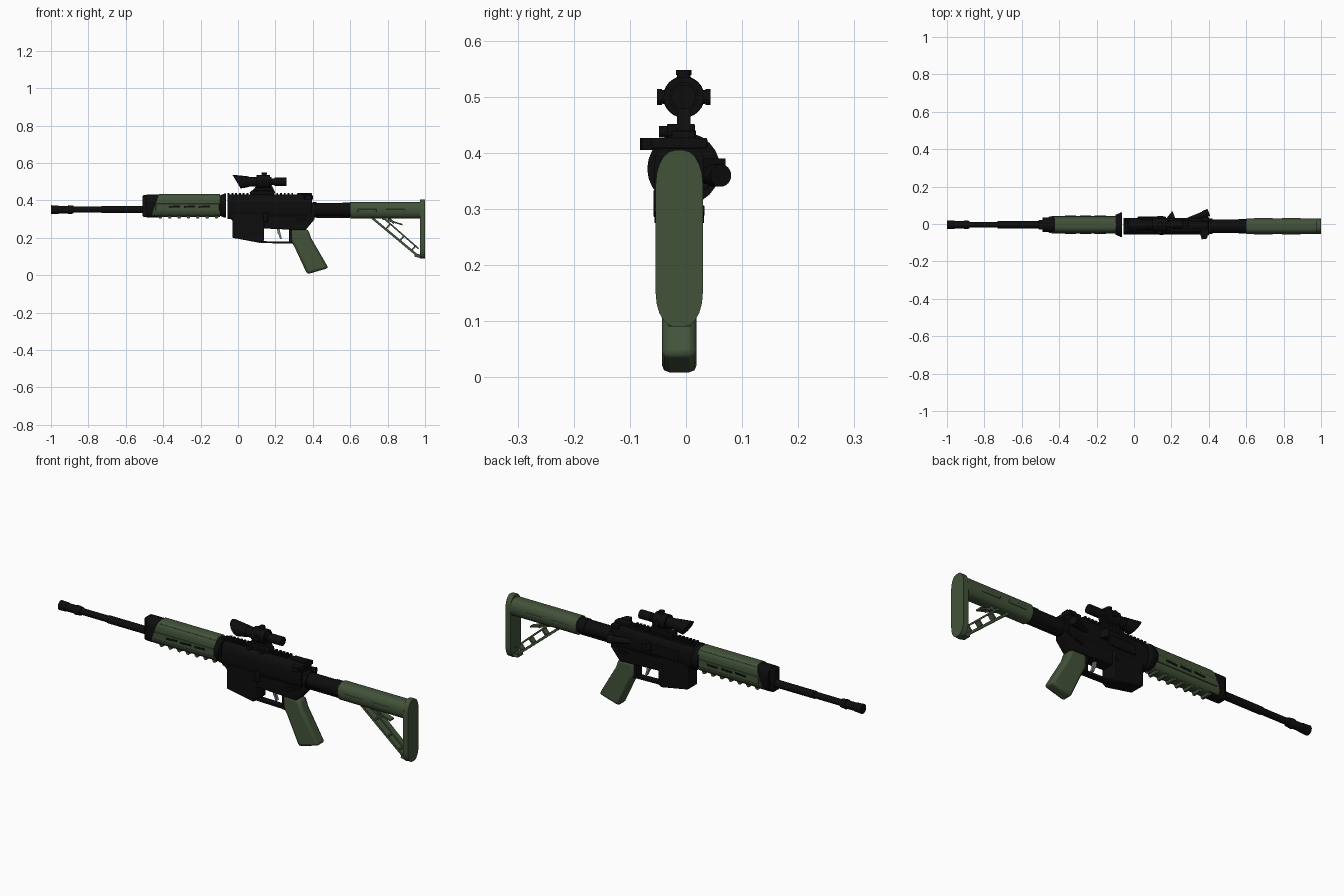
import bpy, bmesh, math
from mathutils import Vector

cube = bpy.data.objects.get("Cube")
if cube:
    bpy.data.objects.remove(cube, do_unlink=True)


def material(name, *rgb):
    mat = bpy.data.materials.new(name)
    mat.use_nodes = True
    mat.diffuse_color = (*rgb, 1)
    mat.node_tree.nodes["Principled BSDF"].inputs["Base Color"].default_value = (*rgb, 1)
    return mat


BLACK = material("matte black", 0.004, 0.004, 0.004)
OLIVE = material("olive green", 0.055, 0.086, 0.042)
STEEL = material("trigger steel", 0.2, 0.2, 0.2)
AXIS = -0.004   # y of barrel and optic
BODY = -0.012   # y of receiver, grip and stock
BORE = 0.35     # z of barrel
SIGHT = 0.5     # z of optic
RAIL = 0.43     # z of rail top


def finish(name, bm, mat, bevel=0):
    """Turn a bmesh into a smooth object with sharp corners kept."""
    bmesh.ops.recalc_face_normals(bm, faces=bm.faces)
    mesh = bpy.data.meshes.new(name)
    bm.to_mesh(mesh)
    bm.free()
    mesh.materials.append(mat)
    mesh.shade_smooth()
    mesh.set_sharp_from_angle(angle=math.radians(35))
    part = bpy.data.objects.new(name, mesh)
    bpy.context.scene.collection.objects.link(part)
    if bevel:
        modifier = part.modifiers.new("bevel", "BEVEL")
        modifier.width = bevel
        modifier.segments = 2
        modifier.limit_method = "ANGLE"
    return part


def extrude(name, outline, push, mat, bevel=0):
    """Closed solid made by pushing a flat outline along a vector."""
    bm = bmesh.new()
    near = [bm.verts.new(point) for point in outline]
    far = [bm.verts.new(Vector(point) + Vector(push)) for point in outline]
    bm.faces.new(near)
    bm.faces.new(far)
    for i in range(len(near)):
        bm.faces.new((near[i - 1], near[i], far[i], far[i - 1]))
    return finish(name, bm, mat, bevel)


def side(name, outline, width, mat=BLACK, y=BODY, bevel=0):
    """Side outline in x and z, centred on y."""
    return extrude(name, [(x, y - width / 2, z) for x, z in outline], (0, width, 0), mat, bevel)


def box(name, xs, zs, width, mat=BLACK, y=BODY, bevel=0):
    (left, right), (low, high) = xs, zs
    return side(name, [(left, low), (right, low), (right, high), (left, high)], width, mat, y, bevel)


def bar(name, start, end, thick, width, mat=OLIVE):
    """Straight strip between two points of the side outline."""
    start, end = Vector(start), Vector(end)
    across = (end - start).orthogonal().normalized() * thick / 2
    return side(name, [start + across, end + across, end - across, start - across], width, mat)


def section(name, xs, zs, width, corner, mat, y=BODY, slant=0):
    """Rounded rectangle in y and z, extruded along x, front end slanted."""
    (left, right), (low, high) = xs, zs
    across, up = corner
    outline = []
    for quarter in range(4):
        sy = 1 if quarter in (0, 3) else -1
        sz = 1 if quarter < 2 else -1
        for step in range(6):
            a = (quarter + step / 5) * math.pi / 2
            outline.append((left, y + sy * (width / 2 - across) + across * math.cos(a),
                            (low + high) / 2 + sz * ((high - low) / 2 - up) + up * math.sin(a)))
    part = extrude(name, outline, (right - left, 0, 0), mat)
    for v in part.data.vertices:
        if v.co.x < (left + right) / 2:
            v.co.x += slant * (v.co.z - low)
    return part


def rod(name, start, end, radius, tip=None, mat=BLACK):
    """Cylinder or cone between two points."""
    start, end = Vector(start), Vector(end)
    bm = bmesh.new()
    bmesh.ops.create_cone(bm, cap_ends=True, segments=24, radius1=radius,
                          radius2=radius if tip is None else tip, depth=(end - start).length)
    turn = (end - start).to_track_quat("Z", "Y")
    for v in bm.verts:
        v.co = turn @ v.co + (start + end) / 2
    return finish(name, bm, mat)


def tube(name, left, right, radius, tip=None, y=AXIS, z=BORE):
    """Rod along the length of the model."""
    return rod(name, (left, y, z), (right, y, z), radius, tip)


def pin(name, x, z, reach, radius):
    """Rod crossing the body from side to side."""
    return rod(name, (x, BODY - reach, z), (x, BODY + reach, z), radius)


# Barrel and flash hider
tube("barrel", -0.9, -0.7, 0.016)
tube("barrel_rear", -0.73, -0.08, 0.019)
tube("flash_hider_mouth", -1, -0.96, 0.024, 0.022)
tube("flash_hider_core", -0.97, -0.9, 0.02)
tube("flash_hider_collar", -0.91, -0.88, 0.024, 0.021)

# Handguard with front cap, side slots, lower ribs and rear ring
section("handguard", (-0.465, -0.095), (0.312, 0.434), 0.088, (0.03, 0.04), OLIVE, AXIS, 0.36)
box("handguard_side_panel", (-0.44, -0.1), (0.345, 0.382), 0.096, OLIVE, AXIS, 0.002)
box("handguard_top_panel", (-0.42, -0.1), (0.41, 0.425), 0.07, OLIVE, AXIS, 0.002)
section("handguard_cap", (-0.49, -0.41), (0.308, 0.432), 0.08, (0.03, 0.04), BLACK, AXIS)
box("front_cap_block", (-0.51, -0.45), (0.312, 0.428), 0.052, y=AXIS, bevel=0.006)
for i in range(3):
    x = -0.37 + i * 0.08
    side("handguard_slot", [(x, 0.36), (x, 0.37), (x + 0.06, 0.373), (x + 0.06, 0.363)], 0.099, BLACK, AXIS)
for i in range(7):
    x = -0.43 + i * 0.05
    side("handguard_lower_rib", [(x, 0.32), (x + 0.01, 0.302), (x + 0.02, 0.302), (x + 0.03, 0.32)],
         0.05, OLIVE, AXIS)
tube("rear_ring_cone", -0.1, -0.075, 0.053, 0.063, z=0.372)
tube("rear_ring", -0.075, -0.064, 0.065, z=0.372)

# Upper receiver, top rail and its teeth
section("upper_receiver", (-0.055, 0.395), (0.3, RAIL), 0.088, (0.03, 0.05), BLACK)
box("top_rail", (-0.055, 0.31), (0.42, RAIL), 0.044, y=AXIS)
for i in range(18):
    x = -0.055 + i * 0.02
    box("rail_tooth", (x, x + 0.01), (RAIL, 0.44), 0.044, y=AXIS)
box("rear_sight_base", (0.315, 0.395), (0.42, 0.438), 0.04, y=AXIS, bevel=0.003)

# Lower receiver with magazine well, trigger and guard
side("lower_receiver", [(-0.05, 0.36), (-0.05, 0.315), (-0.03, 0.29), (0.13, 0.25), (0.36, 0.24),
                        (0.41, 0.3), (0.41, 0.39)], 0.068, bevel=0.004)
side("magazine_well", [(-0.03, 0.33), (-0.03, 0.2), (0.12, 0.172), (0.14, 0.185), (0.14, 0.33)], 0.08, bevel=0.006)
bar("trigger_guard", (0.12, 0.177), (0.3, 0.173), 0.01, 0.035, BLACK)
box("trigger_guard_rear", (0.272, 0.3), (0.17, 0.25), 0.045)
bar("trigger", (0.215, 0.25), (0.22, 0.22), 0.014, 0.016, STEEL)
bar("trigger_tip", (0.22, 0.223), (0.23, 0.195), 0.01, 0.016, STEEL)

# Controls on the receiver
box("ejection_port_cover", (0.02, 0.17), (0.335, 0.385), 0.012, y=0.034, bevel=0.003)
extrude("case_deflector", [(0.165, 0.02, BORE), (0.205, 0.07, BORE), (0.225, 0.02, BORE)], (0, 0, 0.04), BLACK)
rod("forward_assist", (0.24, 0, 0.36), (0.38, 0.055, 0.36), 0.014, 0.016)
rod("forward_assist_button", (0.37, 0.05, 0.36), (0.4, 0.062, 0.36), 0.02)
box("charging_handle", (0.36, 0.4), (0.408, 0.427), 0.1, bevel=0.003)
extrude("charging_latch", [(0.35, -0.04, 0.405), (0.362, -0.082, 0.405), (0.39, -0.078, 0.405),
                           (0.4, -0.04, 0.405)], (0, 0, 0.022), BLACK)
box("bolt_catch", (0.135, 0.16), (0.285, 0.335), 0.016, y=-0.05, bevel=0.003)
bar("selector_lever", (0.325, 0.295), (0.36, 0.3), 0.012, 0.09, BLACK)
pin("selector_hub", 0.325, 0.295, 0.043, 0.012)
pin("magazine_button", 0.12, 0.285, 0.044, 0.01)
for x in (-0.025, 0.38):
    pin("takedown_pin", x, 0.315, 0.041, 0.01)

# Pistol grip
side("pistol_grip", [(0.285, 0.25), (0.284, 0.18), (0.3, 0.155), (0.37, 0.005), (0.484, 0.038), (0.39, 0.2),
                     (0.375, 0.245)], 0.062, OLIVE, bevel=0.014)

# Buffer tube
tube("castle_nut", 0.4, 0.42, 0.042, y=BODY)
tube("buffer_tube", 0.41, 0.62, 0.036, y=BODY)
tube("buffer_tube_collar", 0.56, 0.61, 0.039, y=BODY)
box("buffer_tube_rail", (0.42, 0.6), (0.305, 0.33), 0.024, bevel=0.003)

# Stock, butt pad and open triangular brace
section("stock_body", (0.602, 0.975), (0.304, 0.391), 0.084, (0.03, 0.04), OLIVE)
section("butt_pad", (0.972, 1), (0.09, 0.405), 0.084, (0.034, 0.06), OLIVE)
for x in (0.64, 0.79):
    box("stock_slot_panel", (x, x + 0.1), (0.337, 0.353), 0.087, OLIVE, bevel=0.002)
heel, toe = Vector((0.715, 0.308)), Vector((0.965, 0.1))
bar("lower_brace", heel, toe, 0.012, 0.034)
bar("inner_brace", (0.775, 0.308), (0.965, 0.142), 0.008, 0.03)
for share in (0.3, 0.6, 0.85):
    joint = heel.lerp(toe, share)
    bar("brace_rung", joint, joint + Vector((0.022, 0.026)), 0.008, 0.03)
bar("brace_foot", (0.945, 0.108), (0.98, 0.1), 0.018, 0.04)
bar("adjustment_lever", (0.77, 0.302), (0.88, 0.27), 0.008, 0.03)
bar("adjustment_link", (0.8, 0.31), (0.835, 0.278), 0.012, 0.026)

# Optic: slanted hood, tube, eyepiece, knobs and mount
hood = tube("optic_hood", -0.008, 0.06, 0.037, 0.028, z=SIGHT)
for v in hood.data.vertices:
    if v.co.x < 0:
        v.co.x -= 0.6 * (v.co.z - SIGHT)
tube("optic_tube", 0.04, 0.18, 0.026, z=SIGHT)
tube("optic_prism_housing", 0.1, 0.17, 0.036, z=SIGHT)
tube("optic_neck", 0.17, 0.21, 0.018, z=SIGHT)
tube("optic_eyepiece", 0.195, 0.258, 0.022, z=SIGHT)
hub = Vector((0.14, AXIS, SIGHT))
for name, way in (("elevation", (0, 0, 1)), ("left_windage", (0, 1, 0)), ("right_windage", (0, -1, 0))):
    way = Vector(way)
    rod(name + "_post", hub, hub + way * 0.04, 0.016, 0.012)
    rod(name + "_knob", hub + way * 0.039, hub + way * 0.048, 0.014)
side("optic_mount", [(0.06, 0.44), (0.2, 0.44), (0.18, 0.48), (0.1, 0.48), (0.08, 0.455)], 0.024, y=AXIS)
box("mount_clamp", (0.07, 0.195), (RAIL, 0.452), 0.05, y=-0.009, bevel=0.003)
for x in (0.095, 0.165):
    rod("clamp_screw", (x, -0.03, 0.438), (x, -0.048, 0.438), 0.01)
